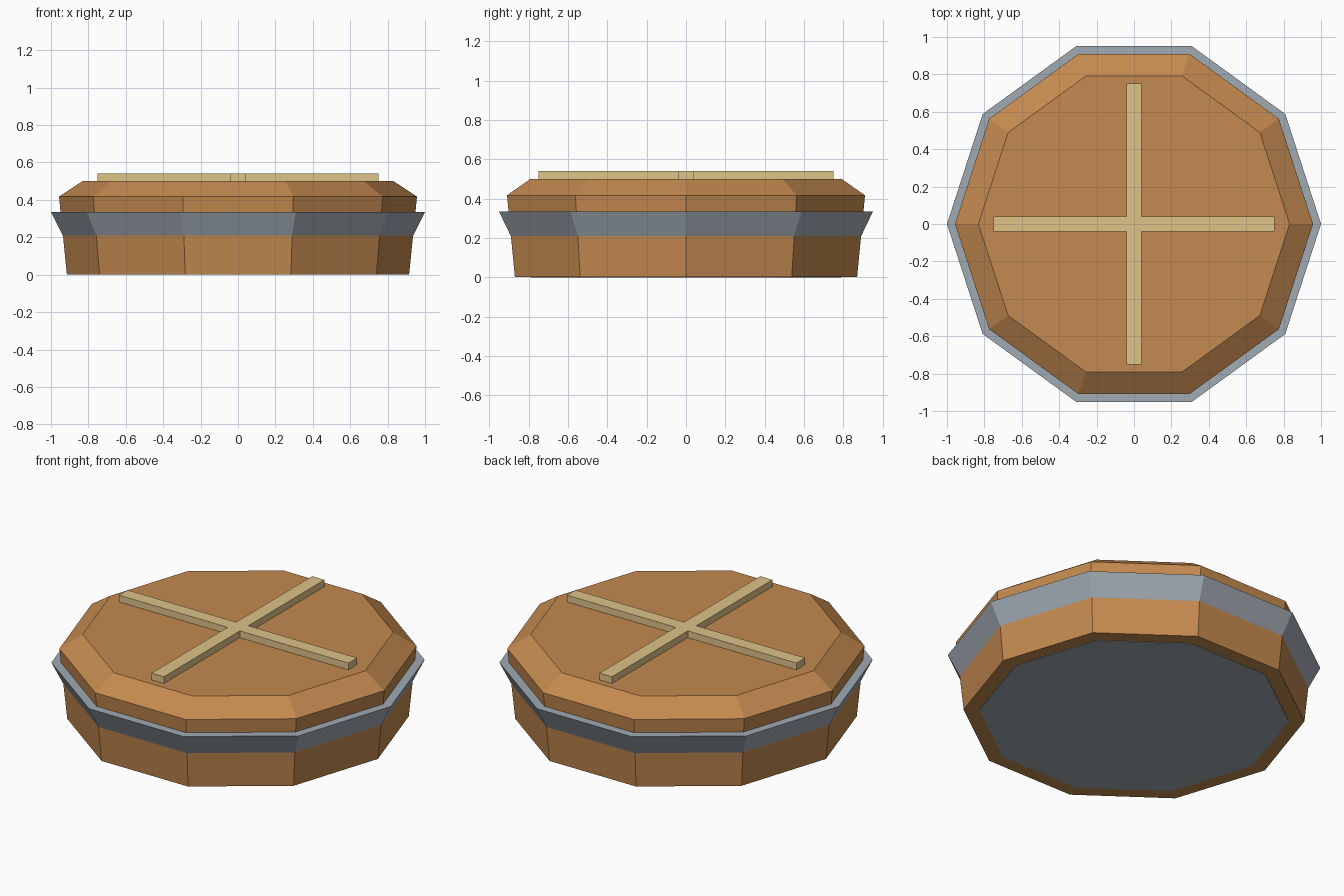
import bpy, bmesh, math

if "Cube" in bpy.data.objects:
    bpy.data.objects.remove(bpy.data.objects["Cube"])


def material(name, srgb):
    m = bpy.data.materials.new(name)
    lin = [((c / 255 + 0.055) / 1.055) ** 2.4 for c in srgb]
    m.diffuse_color = (*lin, 1)
    m.use_nodes = True
    m.node_tree.nodes["Principled BSDF"].inputs["Base Color"].default_value = m.diffuse_color
    return m


def finish(name, bm, mat):
    bmesh.ops.recalc_face_normals(bm, faces=bm.faces)
    me = bpy.data.meshes.new(name)
    bm.to_mesh(me)
    bm.free()
    me.materials.append(mat)
    ob = bpy.data.objects.new(name, me)
    bpy.context.collection.objects.link(ob)
    return ob


def lathe(name, profile, mat, sides=10):
    """Stack of polygon rings (radius, z), capped at both ends."""
    bm = bmesh.new()
    rings = [[bm.verts.new((r * math.cos(2 * math.pi * i / sides),
                            r * math.sin(2 * math.pi * i / sides), z))
              for i in range(sides)] for r, z in profile]
    for a, b in zip(rings, rings[1:]):
        for i in range(sides):
            j = (i + 1) % sides
            bm.faces.new((a[i], a[j], b[j], b[i]))
    bm.faces.new(rings[0])
    bm.faces.new(rings[-1])
    return finish(name, bm, mat)


brown = material("warm brown", (196, 138, 80))
steel = material("steel grey", (160, 170, 179))
tan = material("pale tan", (222, 195, 137))

# Ten-sided body with a chamfered top
lathe("body", [(0.915, 0.002), (0.957, 0.417), (0.832, 0.5)], brown)

# Flared band: its cone runs down inside the body to the underside
lathe("band", [(0.83, 0.0), (1.0, 0.335)], steel)

# Cross on top, extruded from a single plus-shaped outline
L, w = 0.75, 0.04
quarter = [(L, -w), (L, w), (w, w)]
bm = bmesh.new()
outline = []
for k in range(4):
    c, s = round(math.cos(k * math.pi / 2)), round(math.sin(k * math.pi / 2))
    outline += [bm.verts.new((x * c - y * s, x * s + y * c, 0.46)) for x, y in quarter]
face = bm.faces.new(outline)
ext = bmesh.ops.extrude_face_region(bm, geom=[face], use_keep_orig=True)
top = [v for v in ext["geom"] if isinstance(v, bmesh.types.BMVert)]
bmesh.ops.translate(bm, verts=top, vec=(0, 0, 0.08))
finish("top_cross", bm, tan)
